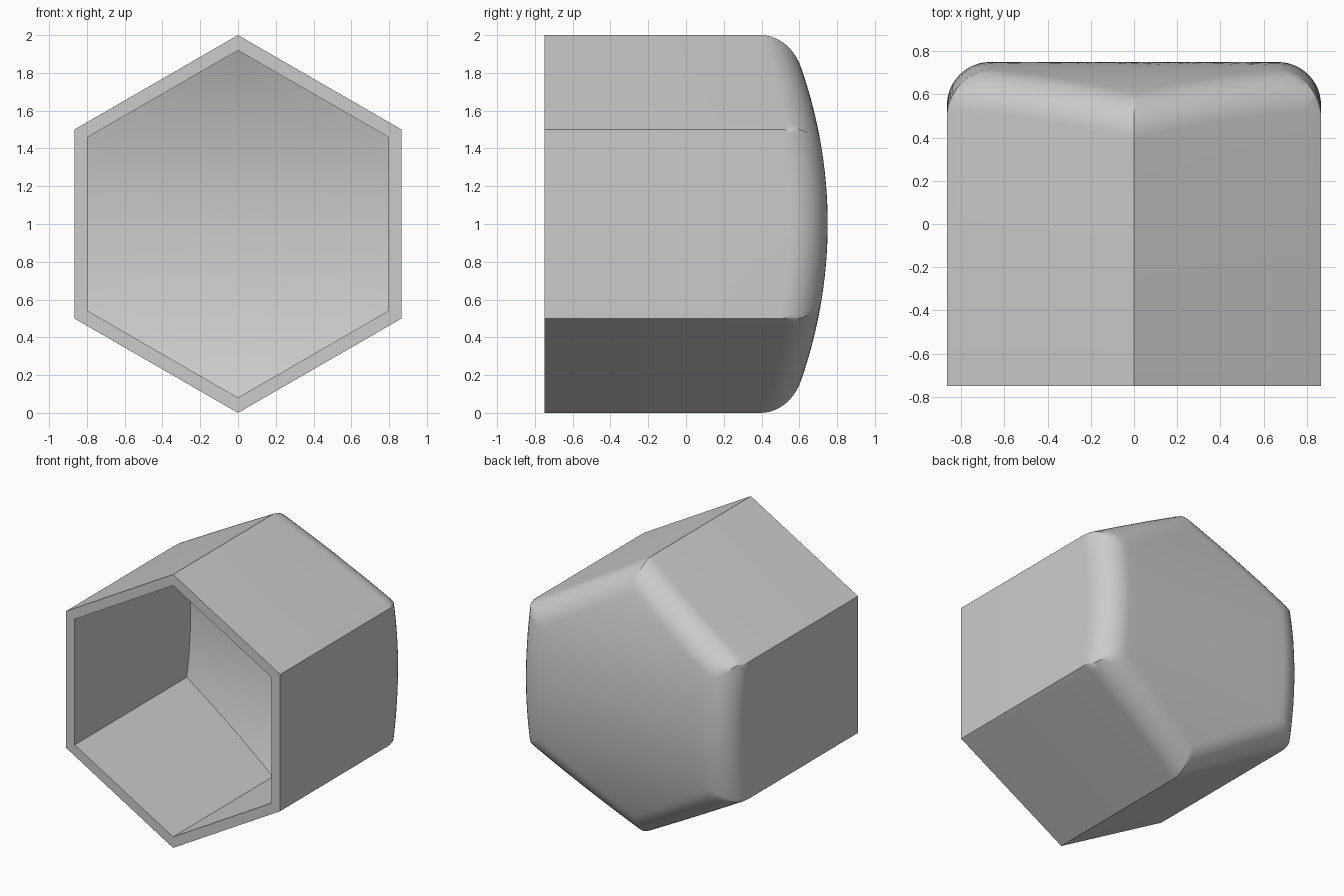
import bpy, bmesh, math

cube = bpy.data.objects.get("Cube")
if cube:
    bpy.data.objects.remove(cube, do_unlink=True)

APOTHEM = math.sqrt(3) / 2     # outer hexagon, flat side distance
INNER = 0.796                  # cavity hexagon
FRONT, BACK = -0.75, 0.75
DOME_R = 2.5                   # curvature of the back
FLOOR_Y = 0.59                 # cavity floor at mid height
FILLET = 0.2
SEGMENTS = 12                  # per hexagon side
AXIS_Y = BACK - DOME_R


def dome(z, radius):
    """Depth of a cylinder running along x, z measured from the middle."""
    return AXIS_Y + math.sqrt(radius ** 2 - z ** 2)


def filleted(x, z, angle):
    """Depth of the back where it rolls over into one flat side."""
    nx, nz = math.cos(angle), math.sin(angle)
    d = max(APOTHEM - x * nx - z * nz, 0)
    y = dome(z, DOME_R)
    shrink = (DOME_R - FILLET) / DOME_R
    if APOTHEM - x * nx - z * shrink * nz >= FILLET:
        return y
    # highest point of a ball rolling along the rounded edge
    across = APOTHEM - FILLET
    s = z * nx - x * nz
    reach = math.sqrt(max(FILLET ** 2 - (FILLET - d) ** 2, 0))

    def ball(t):
        lift = math.sqrt(max(reach ** 2 - (t - s) ** 2, 0))
        return dome(across * nz + t * nx, DOME_R - FILLET) + lift

    lo, hi = s - reach, s + reach
    for _ in range(40):
        a, b = lo + (hi - lo) / 3, hi - (hi - lo) / 3
        if ball(a) < ball(b):
            lo = a
        else:
            hi = b
    return min(y, ball((lo + hi) / 2))


def back_depth(x, z):
    return min(filleted(x, z, k * math.pi / 3) for k in range(6))


def floor_depth(x, z):
    return dome(z, DOME_R - (BACK - FLOOR_Y))


def front_depth(x, z):
    return FRONT


bm = bmesh.new()


def hex_ring(apothem, depth):
    corner = apothem / math.cos(math.pi / 6)
    pts = [(corner * math.cos(math.pi * (2 * k + 1) / 6),
            corner * math.sin(math.pi * (2 * k + 1) / 6)) for k in range(6)]
    ring = []
    for k in range(6):
        (x0, z0), (x1, z1) = pts[k], pts[(k + 1) % 6]
        for i in range(SEGMENTS):
            # cosine spacing packs points near the corners
            f = (1 - math.cos(math.pi * i / SEGMENTS)) / 2
            x, z = x0 + (x1 - x0) * f, z0 + (z1 - z0) * f
            ring.append(bm.verts.new((x, depth(x, z), z + 1)))
    return ring


def cap(ring, y):
    centre = bm.verts.new((0, y, 1))
    for i, v in enumerate(ring):
        bm.faces.new((v, ring[(i + 1) % len(ring)], centre))


# Back, from the middle outwards, then over the rounded edge
rings = [hex_ring((APOTHEM - FILLET) * i / 8, back_depth) for i in range(1, 9)]
for i in range(11, -1, -1):
    inset = FILLET * (1 - math.cos(math.pi / 2 * i / 12))
    rings.append(hex_ring(APOTHEM - inset, back_depth))
# Outer walls and front rim
rings.append(hex_ring(APOTHEM, front_depth))
rings.append(hex_ring(INNER, front_depth))
# Cavity walls and curved floor
rings += [hex_ring(INNER * i / 8, floor_depth) for i in range(8, 0, -1)]

for a, b in zip(rings, rings[1:]):
    n = len(a)
    for i in range(n):
        j = (i + 1) % n
        bm.faces.new((a[i], a[j], b[j], b[i]))
cap(rings[0], BACK)
cap(rings[-1], FLOOR_Y)
bmesh.ops.recalc_face_normals(bm, faces=bm.faces)

mesh = bpy.data.meshes.new("hexagonal_cup")
bm.to_mesh(mesh)
bm.free()
cup = bpy.data.objects.new("hexagonal_cup", mesh)
bpy.context.collection.objects.link(cup)

grey = bpy.data.materials.new("light_grey")
grey.use_nodes = True
colour = (0.6, 0.6, 0.6, 1)
grey.diffuse_color = colour
grey.node_tree.nodes["Principled BSDF"].inputs["Base Color"].default_value = colour
mesh.materials.append(grey)

bpy.ops.object.select_all(action="DESELECT")
cup.select_set(True)
bpy.context.view_layer.objects.active = cup
bpy.ops.object.shade_smooth_by_angle(angle=math.radians(30))
